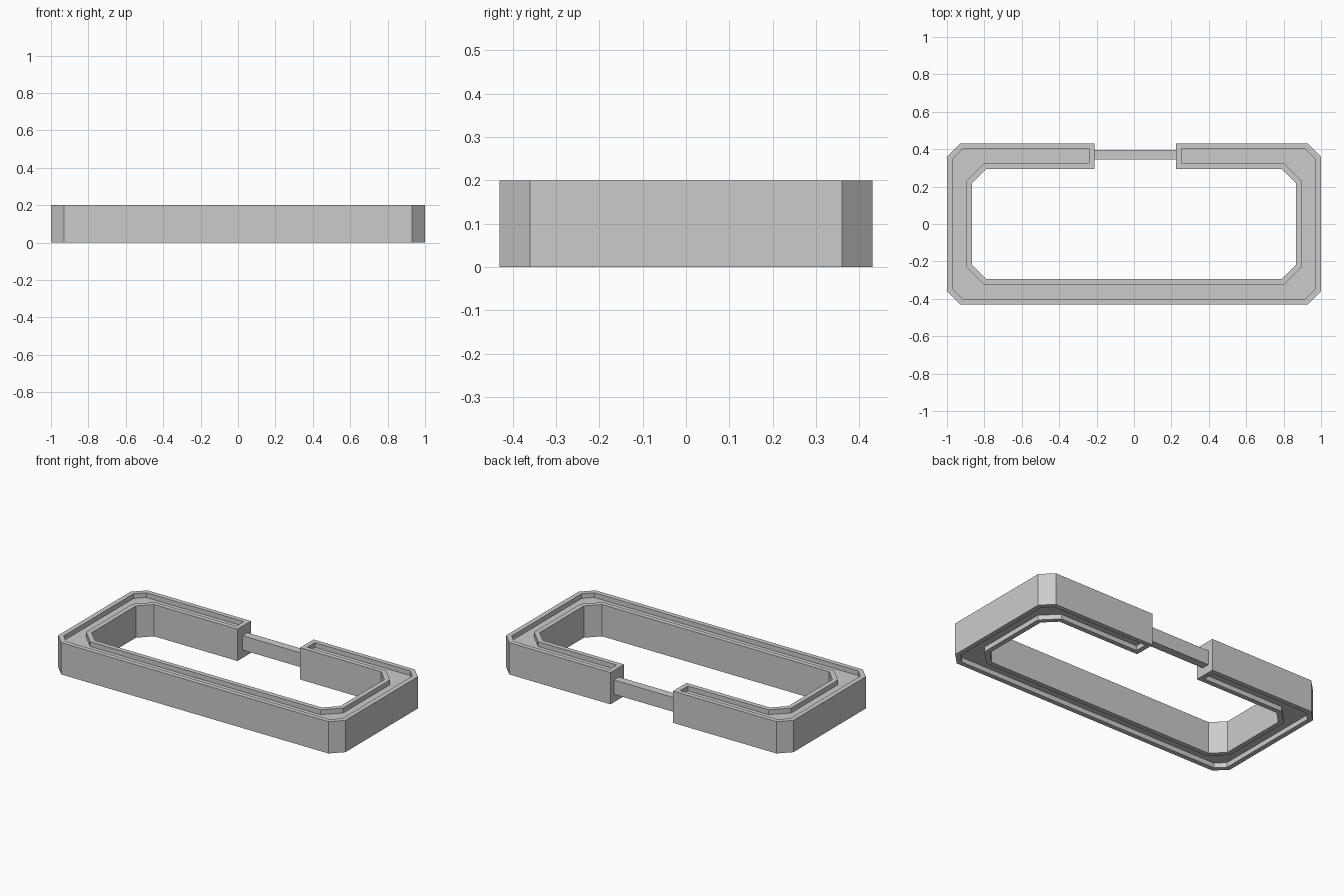
import bpy, bmesh

if "Cube" in bpy.data.objects:
    bpy.data.objects.remove(bpy.data.objects["Cube"])

H, RIM, DEPTH = 0.20, 0.03, 0.03
GAP_L, GAP_R = -0.21, 0.225


def chamfered_path(x, y, c, left, right):
    """Open chamfered rectangle running from the right gap end round to the left one."""
    half = [(x - c, y), (x, y - c), (x, -y + c), (x - c, -y)]
    return [(right, y)] + half + [(-px, py) for px, py in reversed(half)] + [(left, y)]


def c_outline(inset):
    """Closed C-shaped outline, shrunk by inset on every side."""
    k = inset * 0.586
    left, right = GAP_L - inset, GAP_R + inset
    outer = chamfered_path(1.0 - inset, 0.43 - inset, 0.07 - k, left, right)
    inner = chamfered_path(0.865 + inset, 0.295 + inset, 0.075 + k, left, right)
    return outer + inner[::-1]


def make_object(name, bm):
    bmesh.ops.recalc_face_normals(bm, faces=bm.faces)
    mesh = bpy.data.meshes.new(name)
    bm.to_mesh(mesh)
    bm.free()
    obj = bpy.data.objects.new(name, mesh)
    bpy.context.collection.objects.link(obj)
    return obj


# Ring body: stacked outlines give the grooves, rims and outer walls
bm = bmesh.new()
levels = [(RIM, DEPTH), (RIM, 0), (0, 0), (0, H), (RIM, H), (RIM, H - DEPTH)]
loops = [[bm.verts.new((x, y, z)) for x, y in c_outline(i)] for i, z in levels]
for a, b in zip(loops, loops[1:]):
    for j in range(len(a)):
        k = (j + 1) % len(a)
        bm.faces.new((a[j], a[k], b[k], b[j]))
# Groove floors, as quads across the width of the ring
for loop in (loops[0], loops[-1]):
    n = len(loop)
    for j in range(n // 2 - 1):
        bm.faces.new((loop[j], loop[j + 1], loop[n - 2 - j], loop[n - 1 - j]))
make_object("ring_body", bm)

# Bar bridging the gap
bm = bmesh.new()
bmesh.ops.create_cube(bm, size=1)
bmesh.ops.scale(bm, vec=(GAP_R - GAP_L, 0.05, 0.09), verts=bm.verts)
bmesh.ops.translate(bm, vec=((GAP_L + GAP_R) / 2, 0.37, 0.095), verts=bm.verts)
make_object("gap_bar", bm)
